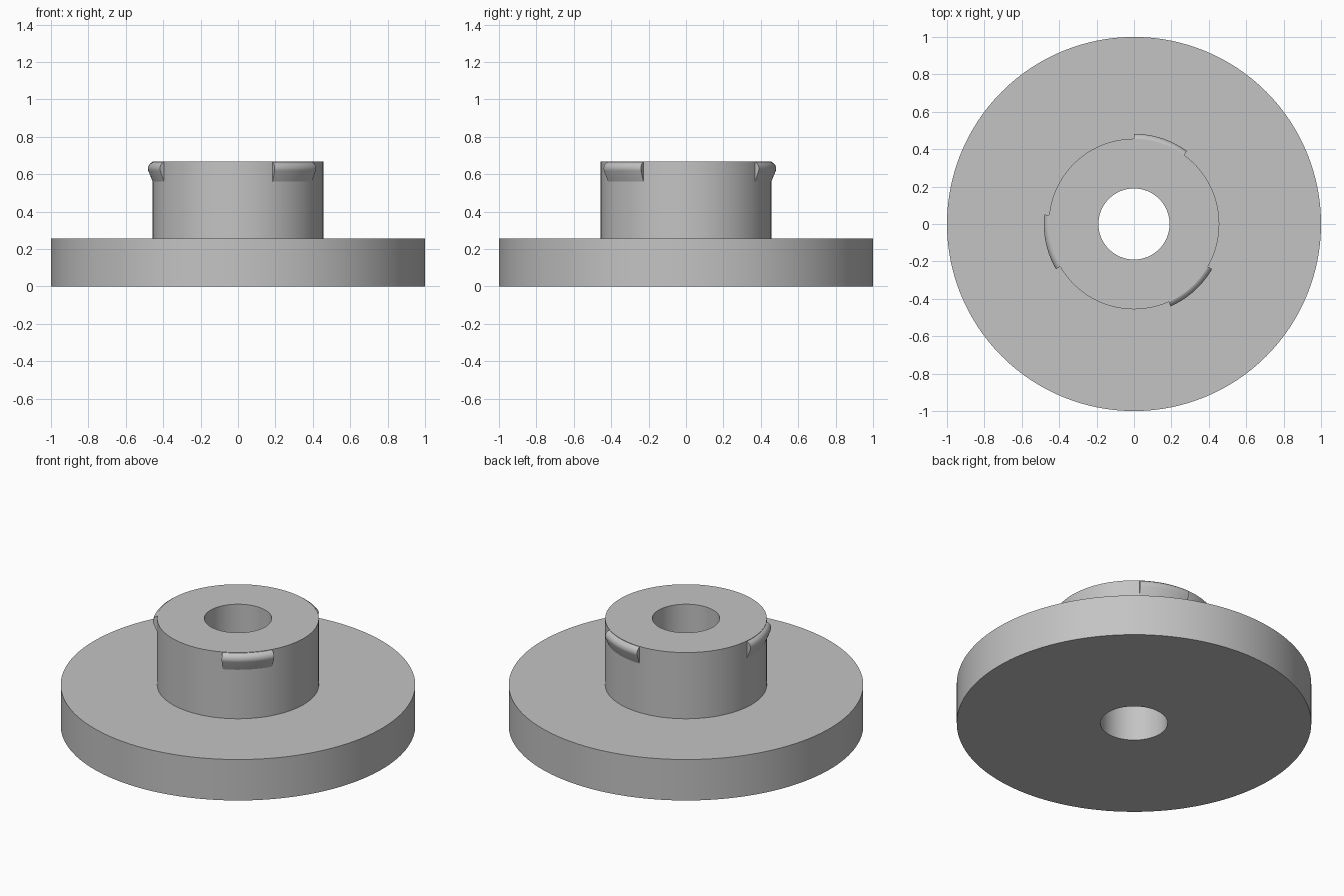
import bpy
import bmesh
from math import cos, sin, pi, radians

SEGMENTS = 128
HUB_R, HUB_TOP = 0.456, 0.667

cube = bpy.data.objects.get("Cube")
if cube:
    bpy.data.objects.remove(cube, do_unlink=True)

grey = bpy.data.materials.new("plain_grey")
grey.use_nodes = True
colour = (0.55, 0.55, 0.55, 1)
grey.diffuse_color = colour
grey.node_tree.nodes["Principled BSDF"].inputs["Base Color"].default_value = colour


def sweep(name, profile, start, end, steps):
    """Turn a closed (radius, height) profile about z, capping a partial turn."""
    full = abs(end - start - 2 * pi) < 1e-6
    bm = bmesh.new()
    rings = []
    for i in range(steps if full else steps + 1):
        a = start + (end - start) * i / steps
        rings.append([bm.verts.new((r * cos(a), r * sin(a), z)) for r, z in profile])
    n = len(profile)
    for i in range(steps):
        a, b = rings[i], rings[(i + 1) % len(rings)]
        for j in range(n):
            k = (j + 1) % n
            bm.faces.new((a[j], b[j], b[k], a[k]))
    if not full:
        bm.faces.new(rings[0])
        bm.faces.new(rings[-1])
    bmesh.ops.recalc_face_normals(bm, faces=bm.faces)
    mesh = bpy.data.meshes.new(name)
    bm.to_mesh(mesh)
    bm.free()
    mesh.materials.append(grey)
    obj = bpy.data.objects.new(name, mesh)
    bpy.context.collection.objects.link(obj)
    bpy.ops.object.select_all(action="DESELECT")
    obj.select_set(True)
    bpy.context.view_layer.objects.active = obj
    bpy.ops.object.shade_smooth_by_angle(angle=radians(30))
    return obj


# Flange, hub and through bore in one turned body
body = [(0.19, 0), (1, 0), (1, 0.255), (HUB_R, 0.255), (HUB_R, HUB_TOP), (0.19, HUB_TOP)]
sweep("flanged_hub", body, 0, 2 * pi, SEGMENTS)

# Snap lugs: sloping underside, rounded nose, top just under the hub face
nose_r = 0.036
nose = [(0.446 + nose_r * cos(t), HUB_TOP - 0.001 - nose_r + nose_r * sin(t))
        for t in (radians(-20 + 11 * i) for i in range(11))]
lug = [(0.43, 0.555), (HUB_R, 0.56)] + nose + [(0.43, HUB_TOP - 0.001)]
for i in range(3):
    start = radians(54 + 120 * i)
    sweep(f"snap_lug_{i + 1}", lug, start, start + radians(36), 16)
